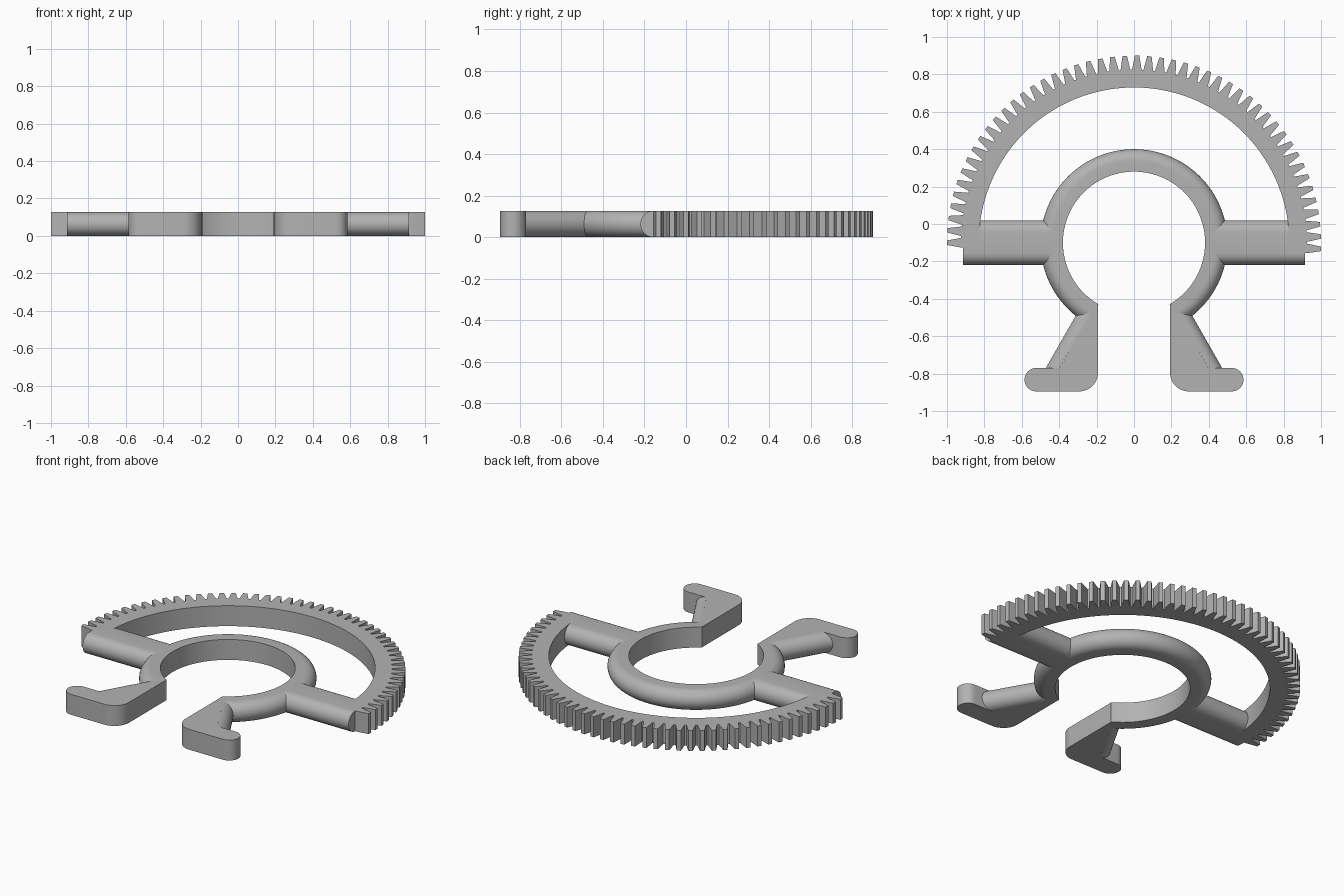
import bpy, bmesh
from math import sin, cos, pi, radians
from mathutils import Vector

cube = bpy.data.objects.get("Cube")
if cube:
    bpy.data.objects.remove(cube)

H = 0.127            # thickness of the whole part
R = H / 2            # radius of the rounded edges
CY = -0.1            # y of the shared ring and gear centre

grey = bpy.data.materials.new("plain_grey")
grey.use_nodes = True
colour = (0.45, 0.45, 0.45, 1)
grey.diffuse_color = colour
grey.node_tree.nodes["Principled BSDF"].inputs["Base Color"].default_value = colour


def arc(cx, cy, r, start, end, steps):
    """Points on an arc, angles in degrees."""
    angles = [radians(start + (end - start) * i / steps) for i in range(steps + 1)]
    return [(cx + r * cos(a), cy + r * sin(a)) for a in angles]


def loft(name, loops):
    """Solid skinned through matching loops, capped at both ends."""
    bm = bmesh.new()
    rows = [[bm.verts.new(p) for p in loop] for loop in loops]
    n = len(rows[0])
    for a, b in zip(rows, rows[1:]):
        for i in range(n):
            j = (i + 1) % n
            bm.faces.new((a[i], a[j], b[j], b[i]))
    bm.faces.new(rows[0])
    bm.faces.new(rows[-1])
    bmesh.ops.recalc_face_normals(bm, faces=bm.faces)
    mesh = bpy.data.meshes.new(name)
    bm.to_mesh(mesh)
    bm.free()
    mesh.materials.append(grey)
    mesh.shade_smooth()
    mesh.set_sharp_from_angle(angle=radians(25))
    obj = bpy.data.objects.new(name, mesh)
    bpy.context.collection.objects.link(obj)
    return obj


def plate(name, outline):
    return loft(name, [[(x, y, z) for x, y in outline] for z in (0, H)])


# Gear sector: toothed outside, plain arc inside
PITCH = 360 / 95
TEETH = 49
first = 180 - (TEETH - 1) * PITCH
outline = []
for t in range(TEETH):
    mid = first + t * PITCH
    for r, offset in ((0.925, -0.42), (0.965, -0.29), (1, -0.18),
                      (1, 0.18), (0.965, 0.29), (0.925, 0.42)):
        a = radians(mid + offset * PITCH)
        outline.append((r * cos(a), CY + r * sin(a)))
outline += arc(0, CY, 0.83, 180 + PITCH / 2, first - PITCH / 2, 72)
plate("gear_sector", outline)

# Open clamp ring: flat bore, half-round outside
profile = [(0.38, 0)] + arc(0.5 - R, R, R, -90, 90, 16) + [(0.38, H)]
loops = []
for i in range(97):
    a = radians(-60 + 300 * i / 96)
    loops.append([(r * cos(a), CY + r * sin(a), z) for r, z in profile])
loft("clamp_ring", loops)

# Spokes with rounded long edges, joining ring and gear
stadium = arc(0.12 - R, R, R, -90, 90, 16) + arc(R - 0.12, R, R, 90, 270, 16)
half_round = arc(0, R, R, -90, 90, 16)
axis_top, axis_end = Vector((0.23, -0.476)), Vector((0.416, -0.801))
along = (axis_end - axis_top).normalized()
outward = Vector((-along.y, along.x))

for side, s in (("left", 1), ("right", -1)):
    loft(side + "_spoke",
         [[(s * x, CY + y, z) for y, z in stadium] for x in (0.41, 0.915)])

    # Arm web and hooked foot
    foot = [(0.193, -0.43)]
    foot += arc(0.293, -0.795, 0.1, 180, 270, 12)
    foot += arc(0.523, -0.8325, 0.0625, -90, 90, 16)
    foot += [(0.398, -0.77), tuple(axis_top)]
    plate(side + "_foot", [(s * x, y) for x, y in foot])

    # Half-round outer edge of the arm
    loops = []
    for end in (axis_top, axis_end):
        points = [(end + outward * u, z) for u, z in half_round]
        loops.append([(s * p.x, p.y, z) for p, z in points])
    loft(side + "_arm_edge", loops)
